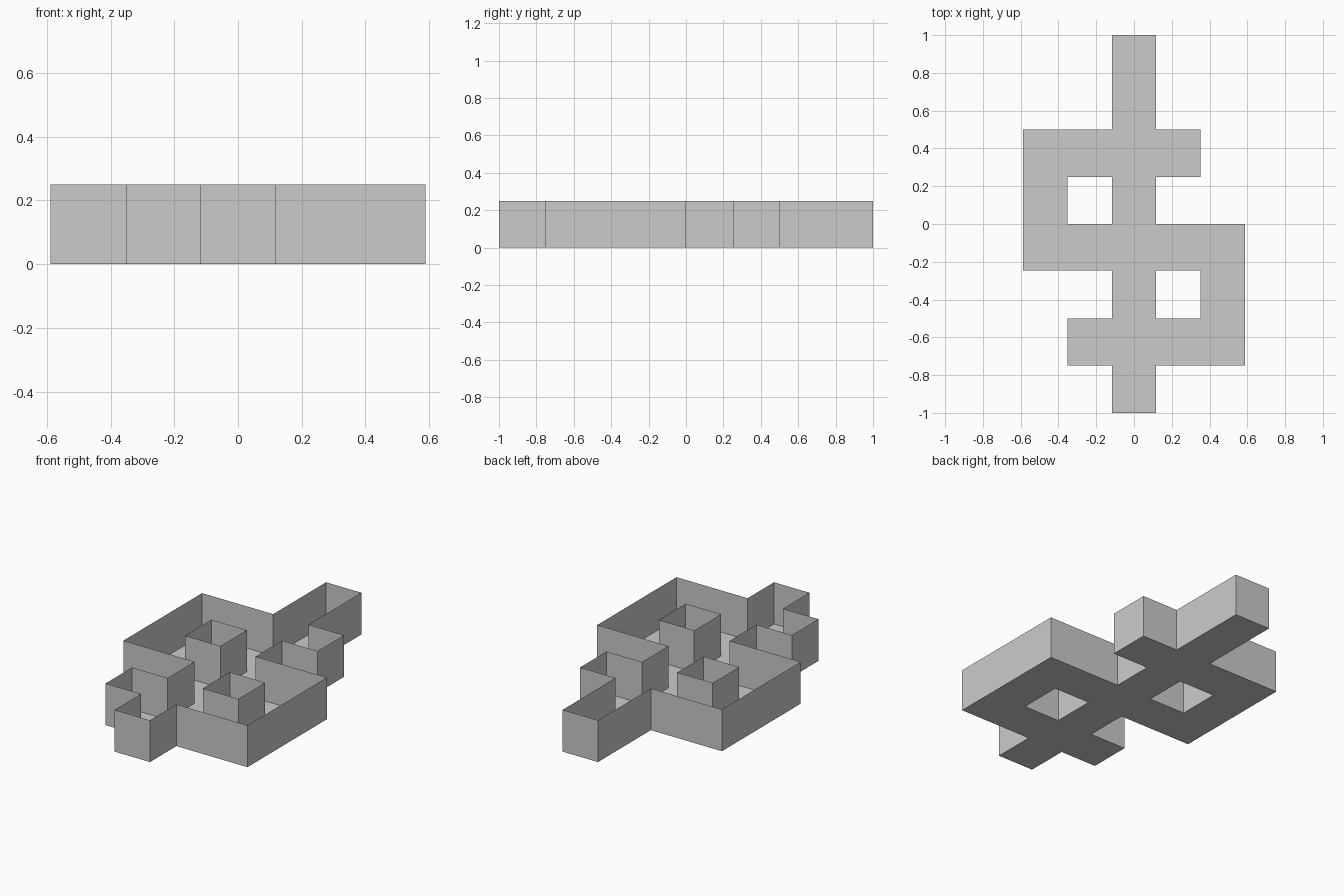
import bpy
import bmesh

cube = bpy.data.objects.get("Cube")
if cube:
    bpy.data.objects.remove(cube, do_unlink=True)

HEIGHT = 0.25
# Grid lines of the plan, and its filled cells from front to back
XS = [-0.588, -0.352, -0.117, 0.117, 0.352, 0.588]
YS = [-1, -0.75, -0.5, -0.245, 0, 0.25, 0.5, 1]
PLAN = ["..#..",
        ".####",
        "..#.#",
        "#####",
        "#.#..",
        "####.",
        "..#.."]

grey = bpy.data.materials.new("plain grey")
grey.use_nodes = True
colour = (0.6, 0.6, 0.6, 1)
grey.diffuse_color = colour
grey.node_tree.nodes["Principled BSDF"].inputs["Base Color"].default_value = colour


def add_object(name, bm):
    mesh = bpy.data.meshes.new(name)
    bm.to_mesh(mesh)
    bm.free()
    mesh.materials.append(grey)
    obj = bpy.data.objects.new(name, mesh)
    bpy.context.collection.objects.link(obj)
    return obj


# Floor: one quad for each filled cell, facing down
bm = bmesh.new()
for row, line in enumerate(PLAN):
    for col, cell in enumerate(line):
        if cell == "#":
            x0, x1 = XS[col:col + 2]
            y0, y1 = YS[row:row + 2]
            corners = [(x0, y0), (x0, y1), (x1, y1), (x1, y0)]
            bm.faces.new([bm.verts.new((x, y, 0)) for x, y in corners])
bmesh.ops.remove_doubles(bm, verts=bm.verts, dist=0.001)

# Walls: thin sheets raised from the outline and the two holes, open on top
rim = [e for e in bm.edges if e.is_boundary]
raised = bmesh.ops.extrude_edge_only(bm, edges=rim)["geom"]
top = [g for g in raised if isinstance(g, bmesh.types.BMVert)]
bmesh.ops.translate(bm, verts=top, vec=(0, 0, HEIGHT))

# Merge coplanar cells into clean flat faces
bmesh.ops.dissolve_limit(bm, angle_limit=0.01, verts=bm.verts, edges=bm.edges)
bmesh.ops.recalc_face_normals(bm, faces=bm.faces)
floor = next(f for f in bm.faces if abs(f.normal.z) > 0.9)
if floor.normal.z > 0:
    bmesh.ops.reverse_faces(bm, faces=bm.faces)
add_object("open_tray", bm)
